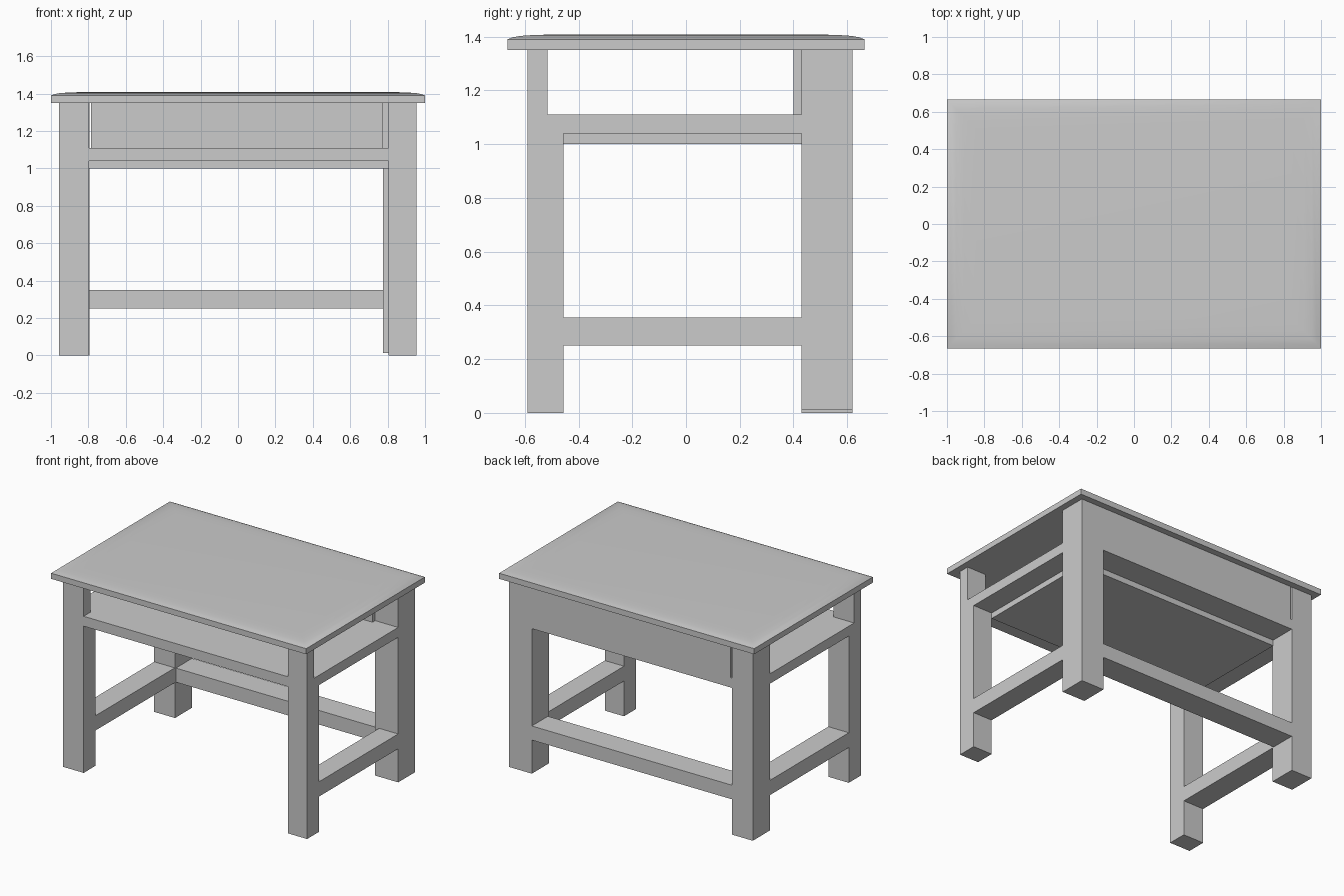
import bpy, bmesh

if "Cube" in bpy.data.objects:
    bpy.data.objects.remove(bpy.data.objects["Cube"])


def box(name, x0, x1, y0, y1, z0, z1):
    """Axis-aligned box from its extents."""
    bm = bmesh.new()
    bmesh.ops.create_cube(bm, size=1)
    for v in bm.verts:
        v.co = (x0 if v.co.x < 0 else x1,
                y0 if v.co.y < 0 else y1,
                z0 if v.co.z < 0 else z1)
    me = bpy.data.meshes.new(name)
    bm.to_mesh(me)
    bm.free()
    ob = bpy.data.objects.new(name, me)
    bpy.context.collection.objects.link(ob)
    return ob


# Table top: slab with a gently crowned upper face made by successive insets
top = box("table_top", -1, 1, -0.665, 0.665, 1.35, 1.39)
bm = bmesh.new()
bm.from_mesh(top.data)
crown = max(bm.faces, key=lambda f: f.calc_center_median().z)
for inset, rise in ((0.03, 0.008), (0.04, 0.005), (0.06, 0.003), (0.09, 0.002)):
    bmesh.ops.inset_region(bm, faces=[crown], thickness=inset)
    for v in crown.verts:
        v.co.z += rise
bm.to_mesh(top.data)
bm.free()
bpy.context.view_layer.objects.active = top
top.select_set(True)
bpy.ops.object.shade_smooth_by_angle(angle=0.6)

# Legs, upper front posts and side rails, left and right
for side, outer, front_in, back_in, foot in (
        ("left", -0.958, -0.797, -0.795, 0.0),
        ("right", 0.955, 0.805, 0.775, 0.012)):
    def span(inner):
        return min(outer, inner), max(outer, inner)
    box(side + "_front_leg", *span(front_in), -0.59, -0.455, 0, 1.04)
    box(side + "_front_post", *span(front_in), -0.59, -0.515, 1.11, 1.35)
    box(side + "_back_leg", *span(back_in), 0.43, 0.62, foot, 1.35)
    box(side + "_stretcher", *span(front_in), -0.455, 0.43, 0.25, 0.355)

# Back stretcher and back apron
box("back_stretcher", -0.795, 0.775, 0.44, 0.62, 0.25, 0.35)
box("back_apron", -0.785, 0.775, 0.40, 0.62, 1.11, 1.35)

# Open shelf under the top: full frame plus a thinner board set into the legs
box("shelf", -0.958, 0.955, -0.59, 0.62, 1.04, 1.11)
box("shelf_underboard", -0.797, 0.805, -0.455, 0.435, 1.0, 1.04)
